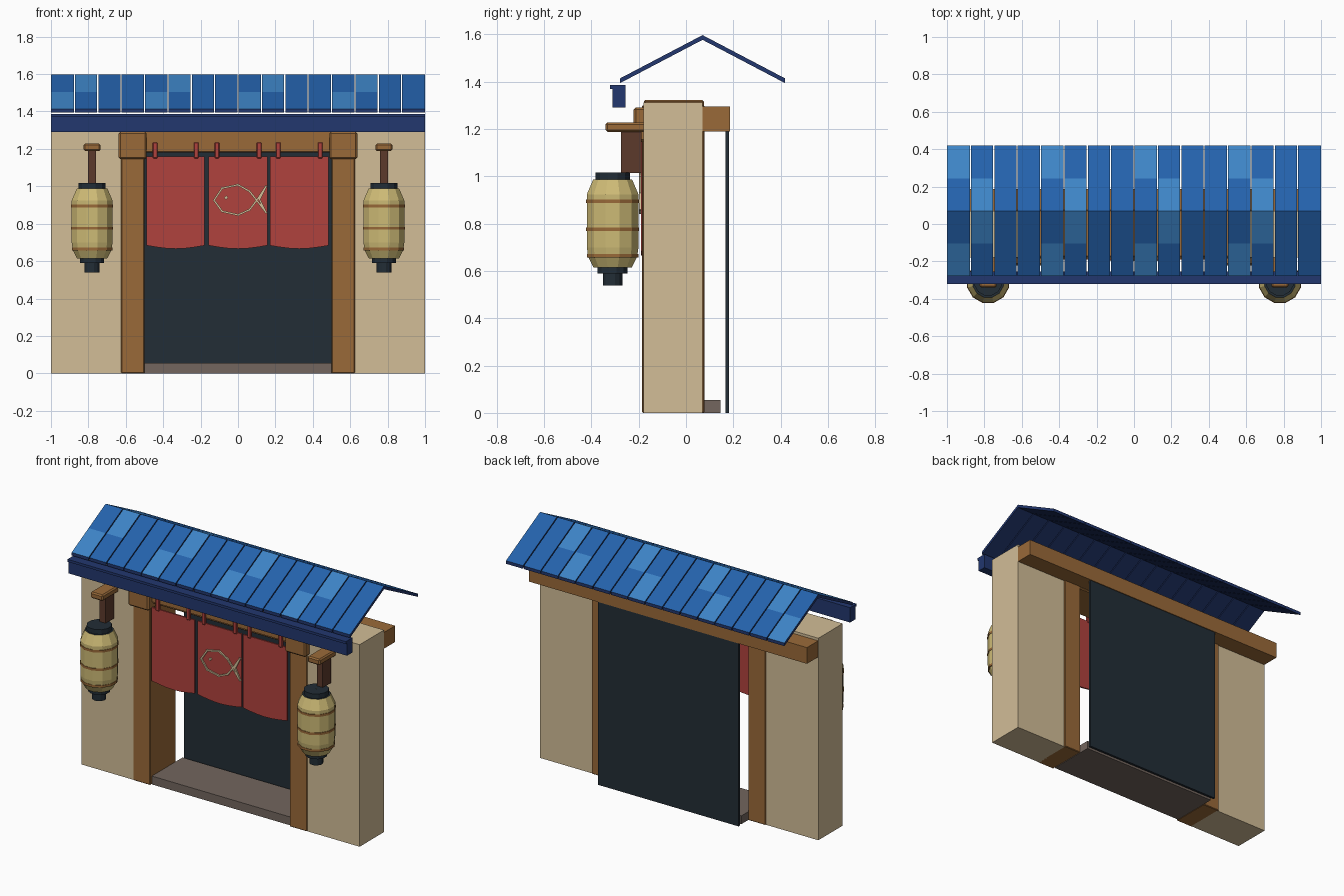
import bpy, bmesh, math

if "Cube" in bpy.data.objects:
    bpy.data.objects.remove(bpy.data.objects["Cube"])


def srgb(h):
    c = [int(h[i:i + 2], 16) / 255 for i in (0, 2, 4)]
    return [x / 12.92 if x <= 0.04045 else ((x + 0.055) / 1.055) ** 2.4 for x in c] + [1]


def mat(name, h):
    m = bpy.data.materials.new(name)
    m.diffuse_color = srgb(h)
    m.use_nodes = True
    m.node_tree.nodes["Principled BSDF"].inputs["Base Color"].default_value = m.diffuse_color
    return m


PLASTER = mat("plaster", "d2bd97")
WOOD = mat("wood", "9a6a39")
DARKWOOD = mat("dark wood", "5c3a2b")
CHARCOAL = mat("charcoal", "222d36")
RED = mat("red cloth", "b0423d")
PAPER = mat("lantern paper", "cebb76")
NAVY = mat("navy", "22376e")
BLUE = mat("blue tile", "2462ac")
LIGHT = mat("light blue tile", "3d84c6")
STONE = mat("stone", "73665e")


def finish(name, bm, mats):
    bmesh.ops.recalc_face_normals(bm, faces=bm.faces)
    me = bpy.data.meshes.new(name)
    bm.to_mesh(me)
    bm.free()
    for m in mats:
        me.materials.append(m)
    ob = bpy.data.objects.new(name, me)
    bpy.context.collection.objects.link(ob)
    return ob


def box(name, x, y, z, m, bevel=0):
    bm = bmesh.new()
    bmesh.ops.create_cube(bm, size=1)
    for v in bm.verts:
        for i, (a, b) in enumerate((x, y, z)):
            v.co[i] = (a + b) / 2 + v.co[i] * (b - a)
    if bevel:
        bmesh.ops.bevel(bm, geom=bm.edges[:], offset=bevel, segments=1, affect='EDGES')
    return finish(name, bm, [m])


def prism(bm, section, x0, x1):
    """Extrude a (y, z) section along x; returns the side faces."""
    a = [bm.verts.new((x0, y, z)) for y, z in section]
    b = [bm.verts.new((x1, y, z)) for y, z in section]
    bm.faces.new(a)
    bm.faces.new(b)
    n = len(a)
    return [bm.faces.new((a[i], a[(i + 1) % n], b[(i + 1) % n], b[i])) for i in range(n)]


def plate(name, pts, y0, y1, m):
    """Extrude an (x, z) outline along y."""
    bm = bmesh.new()
    a = [bm.verts.new((x, y0, z)) for x, z in pts]
    b = [bm.verts.new((x, y1, z)) for x, z in pts]
    bm.faces.new(a)
    bm.faces.new(b)
    n = len(a)
    for i in range(n):
        bm.faces.new((a[i], a[(i + 1) % n], b[(i + 1) % n], b[i]))
    return finish(name, bm, [m])


def lantern(name, cx, cy):
    # rings: radius, height, material of the band above (paper, wood, charcoal)
    rings = [(0, .538, 2), (.042, .538, 2), (.042, .589, 2), (.066, .589, 2), (.066, .614, 2),
             (.083, .614, 0), (.106, .657, 1), (.112, .657, 1), (.112, .672, 1), (.109, .672, 0),
             (.113, .70, 0), (.113, .768, 1), (.116, .768, 1), (.116, .783, 1), (.113, .783, 0),
             (.113, .887, 1), (.116, .887, 1), (.116, .902, 1), (.113, .902, 0), (.113, .924, 0),
             (.085, .987, 2), (.075, .987, 2), (.075, 1.017, 2), (0, 1.017, 2)]
    bm = bmesh.new()
    n = 12
    prev = None
    for r, z, m in rings:
        r = max(r, .001)
        cur = [bm.verts.new((cx + r * math.cos((k + .5) * math.tau / n),
                             cy + r * math.sin((k + .5) * math.tau / n), z)) for k in range(n)]
        if prev:
            for k in range(n):
                f = bm.faces.new((prev[k], prev[(k + 1) % n], cur[(k + 1) % n], cur[k]))
                f.material_index = pm
        prev, pm = cur, m
    finish(name, bm, [PAPER, WOOD, CHARCOAL])


# walls, posts, brackets and lanterns on both sides
for s, side in ((-1, "left"), (1, "right")):
    def span(a, b):
        return tuple(sorted((s * a, s * b)))
    box(side + "_wall", span(.615, 1), (-.18, .07), (0, 1.312), PLASTER)
    box(side + "_post", span(.5, .625), (-.186, .078), (0, 1.30), WOOD, .004)
    box(side + "_post_cap", span(.488, .638), (-.222, -.1), (1.145, 1.292), WOOD, .01)
    box(side + "_lantern_arm", span(.735, .825), (-.34, -.17), (1.188, 1.228), WOOD, .008)
    box(side + "_lantern_hanger", span(.759, .801), (-.275, -.188), (1.015, 1.19), DARKWOOD)
    lantern(side + "_lantern", s * .78, -.31)

# beams, step and door
box("lintel", (-.62, .62), (-.178, .076), (1.18, 1.322), WOOD, .006)
box("lintel_rail", (-.5, .5), (-.186, -.17), (1.195, 1.262), WOOD)
box("back_beam", (-.999, .999), (0, .186), (1.19, 1.295), WOOD)
box("step", (-.5, .5), (-.17, .146), (0, .054), STONE)
box("door_panel", (-.505, .505), (.166, .181), (0, 1.2), CHARCOAL)

# cloth curtain with sagging lower edges, hung on loops
for i, (a, b) in enumerate(((-.488, -.178), (-.157, .158), (.17, .485))):
    pts = [(a, 1.16), (b, 1.16)]
    for k in range(7):
        t = 1 - k / 6
        pts.append((a + (b - a) * t, .684 - .018 * math.sin(math.pi * t)))
    plate(f"curtain_{i}", pts, -.19, -.180, RED)
    for j, x in enumerate((a + .045, b - .045)):
        box(f"curtain_loop_{i}_{j}", (x - .013, x + .013), (-.197, -.176), (1.15, 1.235), RED, .004)

# fish outline on the middle curtain
fish = [(.15, .86), (.10, .925), (.062, .973), (0, 1.008), (-.085, .99), (-.128, .925),
        (-.085, .866), (0, .847), (.062, .875), (.10, .925), (.15, 1.0), (.115, .93), (.15, .86)]
for i, ((x0, z0), (x1, z1)) in enumerate(zip(fish, fish[1:])):
    l = math.hypot(x1 - x0, z1 - z0)
    dx, dz = (x1 - x0) / l * .005, (z1 - z0) / l * .005
    plate(f"fish_stroke_{i}", [(x0 - dx - dz, z0 - dz + dx), (x1 + dx - dz, z1 + dz + dx),
                               (x1 + dx + dz, z1 + dz - dx), (x0 - dx + dz, z0 - dz - dx)],
          -.199, -.19, PLASTER)
plate("fish_eye", [(-.075, .94), (-.064, .951), (-.053, .94), (-.064, .929)], -.199, -.19, PLASTER)

# eave beam with lip
box("eave_beam", (-1, 1), (-.31, -.255), (1.29, 1.375), NAVY)
box("eave_lip", (-1, 1), (-.322, -.255), (1.37, 1.386), NAVY)

# roof tiles: two rows on each slope, blue on top and navy beneath
bm = bmesh.new()
ridge, top, run, drop, thick = .07, 1.597, .349, .183, .02
for s in (-1, 1):
    for i in range(16):
        x0 = -1 + i * .125
        for row in (0, 1):
            (ya, za), (yb, zb) = [(ridge + s * run * t, top - drop * t) for t in (row / 2, row / 2 + .5)]
            faces = prism(bm, [(ya, za), (yb, zb), (yb, zb - thick), (ya, za - thick)],
                          x0 + (.003 if i else 0), x0 + (.122 if i < 15 else .125))
            accent = i % 4 == (1 if row == 0 else 0)
            faces[0].material_index = 2 if accent else 1
finish("roof_tiles", bm, [NAVY, BLUE, LIGHT])
